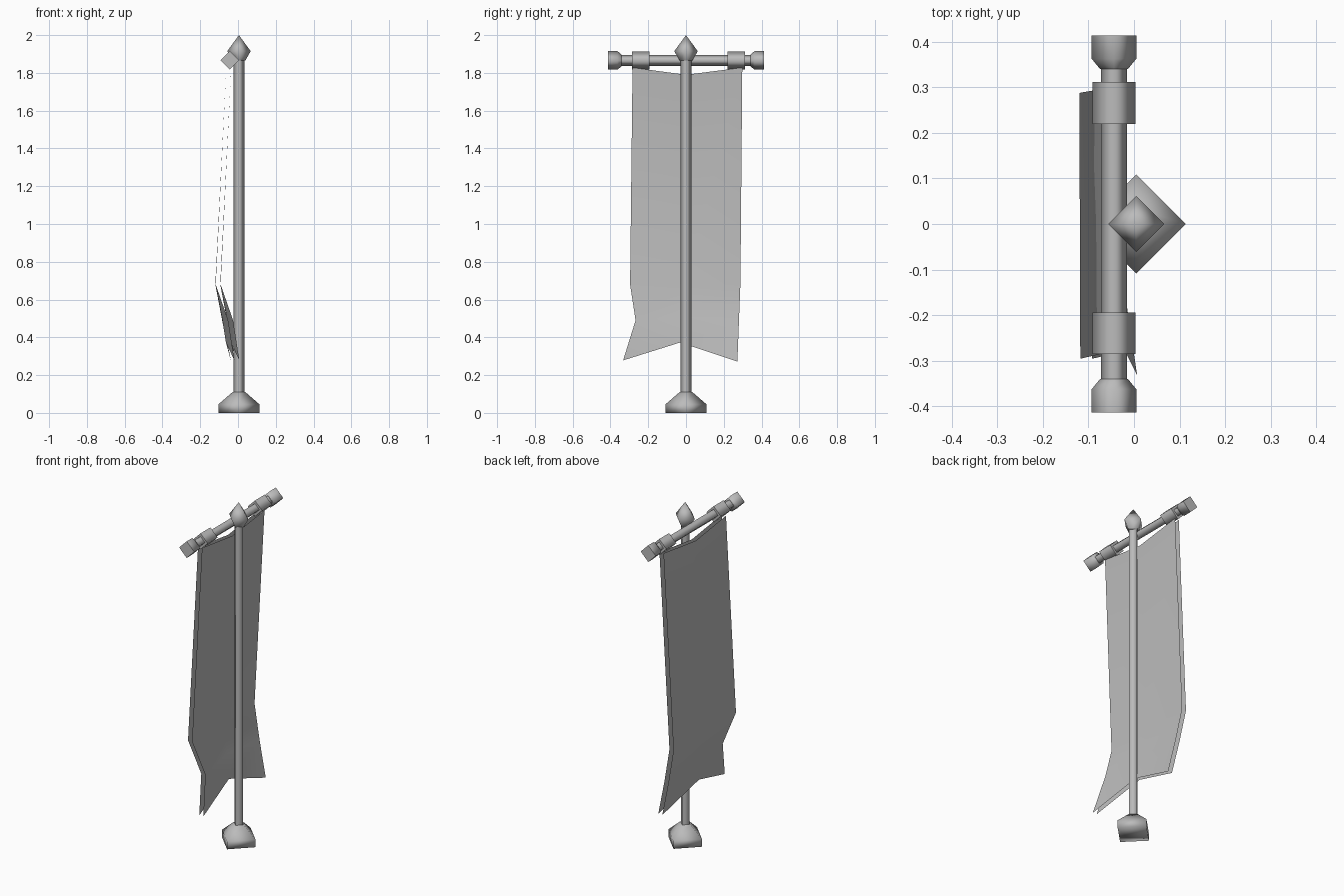
import bpy
import bmesh
from math import cos, sin, pi
from mathutils import Vector

if "Cube" in bpy.data.objects:
    bpy.data.objects.remove(bpy.data.objects["Cube"], do_unlink=True)

GREY = (0.5, 0.5, 0.5, 1)
grey = bpy.data.materials.new("plain grey")
grey.use_nodes = True
grey.diffuse_color = GREY
grey.node_tree.nodes["Principled BSDF"].inputs["Base Color"].default_value = GREY


def finish(name, bm):
    mesh = bpy.data.meshes.new(name)
    bm.to_mesh(mesh)
    bm.free()
    mesh.materials.append(grey)
    obj = bpy.data.objects.new(name, mesh)
    bpy.context.collection.objects.link(obj)
    return obj


def turned(name, centre, profile, along_y=False, smooth_ends=False):
    """Four-sided turned part from (radius, distance) pairs."""
    bm = bmesh.new()
    rings = []
    for r, d in profile:
        ring = []
        for i in range(4):
            a, b = r * cos(i * pi / 2), r * sin(i * pi / 2)
            offset = Vector((a, d, b)) if along_y else Vector((a, b, d))
            ring.append(bm.verts.new(Vector(centre) + offset))
        rings.append(ring)
    for low, high in zip(rings, rings[1:]):
        for i in range(4):
            j = (i + 1) % 4
            bm.faces.new((low[i], low[j], high[j], high[i])).smooth = True
    for ring in (rings[0], rings[-1]):
        bm.faces.new(ring).smooth = smooth_ends
    bmesh.ops.remove_doubles(bm, verts=bm.verts, dist=0.0001)
    bmesh.ops.recalc_face_normals(bm, faces=bm.faces)
    return finish(name, bm)


# Upright pole with its foot and pointed finial
POLE = (0.005, 0, 0)
turned("pole", POLE, [(0.029, 0.08), (0.029, 1.88)])
turned("base", POLE, [(0.109, 0), (0.109, 0.045), (0.034, 0.11)], smooth_ends=True)
turned("finial", POLE, [(0.034, 1.865), (0.062, 1.915), (0, 2.0)])

# Crossbar with collars and flared end caps
BAR = (-0.044, 0, 1.866)
turned("crossbar", BAR, [(0.029, -0.36), (0.029, 0.36)], along_y=True)
for side, sign in (("right", 1), ("left", -1)):
    middle = 0.266 if sign > 0 else -0.24
    turned(side + "_collar", BAR,
           [(0.047, middle - 0.046), (0.047, middle + 0.046)], along_y=True)
    turned(side + "_end_cap", BAR,
           [(0.031, sign * 0.341), (0.049, sign * 0.363), (0.049, sign * 0.414)],
           along_y=True)

# Hanging cloth: rows from top to bottom, each point is (x, y, z)
CLOTH = [
    [(-0.036, -0.283, 1.828), (-0.038, 0, 1.79), (-0.036, 0.298, 1.828)],
    [(-0.092, -0.296, 0.68), (-0.093, 0, 0.675), (-0.094, 0.288, 0.68)],
    [(-0.026, -0.267, 0.49), (-0.06, -0.015, 0.51), (-0.056, 0.28, 0.48)],
    [(0.007, -0.333, 0.278), (-0.038, -0.03, 0.373), (-0.01, 0.272, 0.272)],
]


def sheet(name, shift, outward):
    bm = bmesh.new()
    grid = [[bm.verts.new((x + shift, y, z)) for x, y, z in row] for row in CLOTH]
    for upper, lower in zip(grid, grid[1:]):
        for c in range(2):
            quad = (lower[c], lower[c + 1], upper[c + 1], upper[c])
            bm.faces.new(quad if outward > 0 else quad[::-1]).smooth = True
    return finish(name, bm)


sheet("banner_inner_sheet", 0, 1)
sheet("banner_outer_sheet", -0.026, -1)
